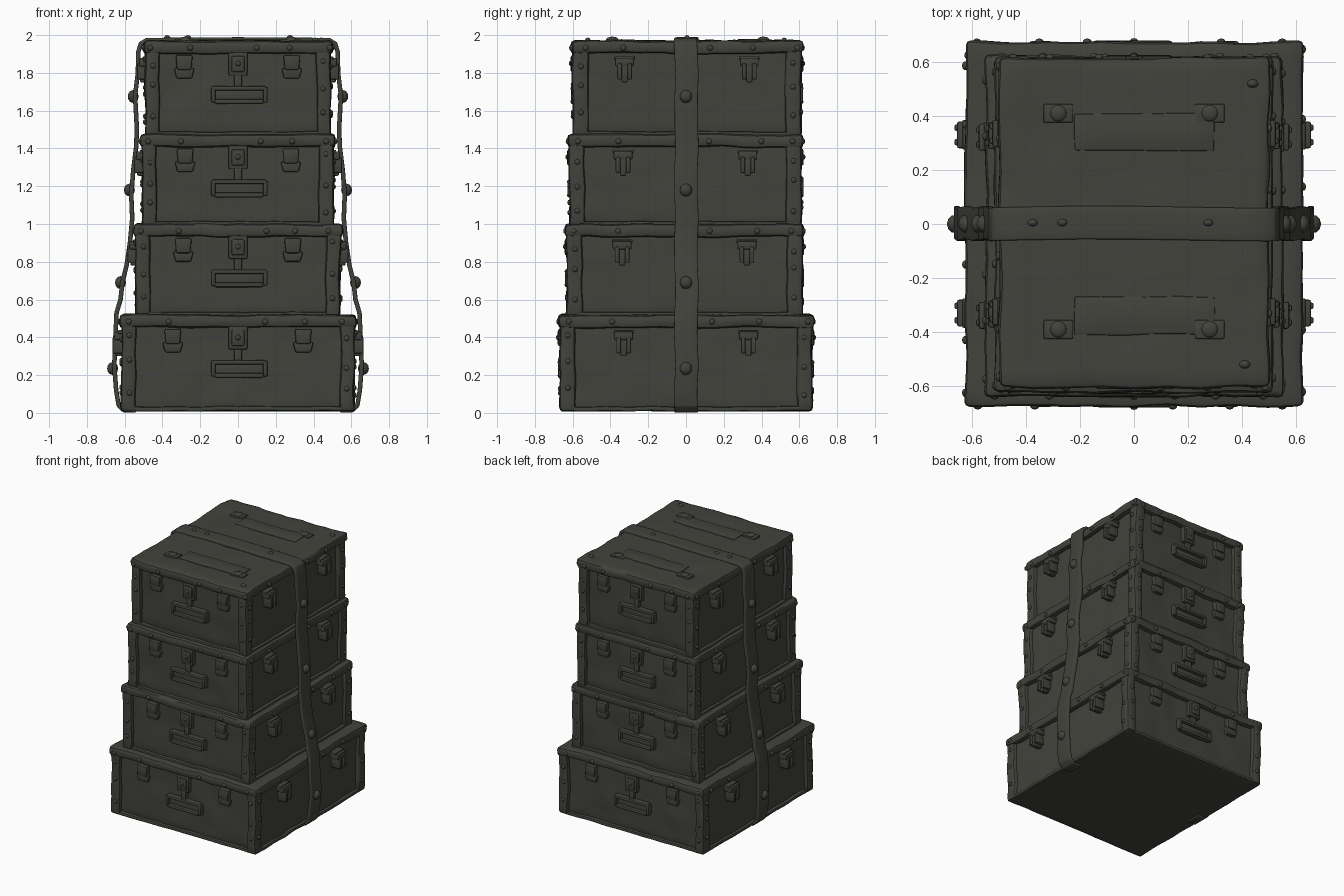
import bpy, bmesh, math, random
from mathutils import Matrix, Vector, noise

if "Cube" in bpy.data.objects:
    bpy.data.objects.remove(bpy.data.objects["Cube"])

random.seed(4)
mat = bpy.data.materials.new("dark olive grey")
mat.diffuse_color = (0.055, 0.055, 0.046, 1)
mat.use_nodes = True
mat.node_tree.nodes["Principled BSDF"].inputs["Base Color"].default_value = mat.diffuse_color


def rot(k):
    # Local -y is the outward direction: 0 front, 1 right, 2 back, 3 left
    return Matrix.Rotation(k * math.pi / 2, 4, 'Z')


def merge(bm, part):
    me = bpy.data.meshes.new("tmp")
    part.to_mesh(me)
    part.free()
    bm.from_mesh(me)
    bpy.data.meshes.remove(me)


def box(bm, lo, hi, bevel=0.006, m=Matrix(), wobble=0.0, taper=1.0):
    lo, hi = Vector(lo), Vector(hi)
    b = bmesh.new()
    bmesh.ops.create_cube(b, size=1)
    for v in b.verts:
        t = taper if v.co.z < 0 else 1
        v.co = (lo + hi) / 2 + Vector((v.co.x * (hi.x - lo.x) * t,
                                       v.co.y * (hi.y - lo.y), v.co.z * (hi.z - lo.z)))
    bmesh.ops.bevel(b, geom=b.edges[:], offset=bevel, segments=2, profile=0.5, affect='EDGES')
    if wobble:
        # Cut into a grid and dent the surface slightly
        for a in range(3):
            n = int((hi[a] - lo[a]) / 0.06)
            for i in range(1, n):
                co, no = Vector((0, 0, 0)), Vector((0, 0, 0))
                co[a], no[a] = lo[a] + (hi[a] - lo[a]) * i / n, 1
                bmesh.ops.bisect_plane(b, geom=b.verts[:] + b.edges[:] + b.faces[:],
                                       plane_co=co, plane_no=no)
    b.transform(m)
    if wobble:
        for v in b.verts:
            v.co += noise.noise_vector(v.co * 7) * wobble
    merge(bm, b)


def rivet(bm, p, r=0.017, m=Matrix(), flat=0.75):
    b = bmesh.new()
    bmesh.ops.create_uvsphere(b, u_segments=10, v_segments=6, radius=r)
    b.transform(m @ Matrix.Translation(p) @ Matrix.Diagonal((1, flat, 1, 1)))
    merge(bm, b)


def finish(bm, name):
    me = bpy.data.meshes.new(name)
    bmesh.ops.recalc_face_normals(bm, faces=bm.faces[:])
    bm.to_mesh(me)
    bm.free()
    me.materials.append(mat)
    ob = bpy.data.objects.new(name, me)
    bpy.context.collection.objects.link(ob)
    bpy.ops.object.select_all(action='DESELECT')
    ob.select_set(True)
    bpy.context.view_layer.objects.active = ob
    bpy.ops.object.shade_smooth_by_angle(angle=math.radians(40))
    return ob


# half x, half y, centre y, bottom z, top z, front latch offset
CASES = [(0.625, 0.675, 0.0, 0.01, 0.52, 0.345),
         (0.55, 0.63, -0.008, 0.51, 1.00, 0.29),
         (0.515, 0.622, -0.003, 0.99, 1.475, 0.28),
         (0.50, 0.612, 0.005, 1.465, 1.97, 0.285)]
REC = 0.035

for i, (hx, hy, cy, z0, z1, lx) in enumerate(CASES, 1):
    C = Matrix.Translation((0, cy, 0))
    # Case: recessed core, lid, bottom edge and corner posts
    bm = bmesh.new()
    box(bm, (-hx + REC, -hy + REC, z0 + 0.01), (hx - REC, hy - REC, z1 - 0.02), 0.01, C, 0.012)
    box(bm, (-hx, -hy, z1 - 0.068), (hx, hy, z1), 0.02, C, 0.010)
    box(bm, (-hx + 0.012, -hy + 0.012, z0), (hx - 0.012, hy - 0.012, z0 + 0.024), 0.008, C, 0.005)
    for sx in (-1, 1):
        for sy in (-1, 1):
            xs = sorted((sx * (hx - 0.008), sx * (hx - 0.085)))
            ys = sorted((sy * (hy - 0.006), sy * (hy - 0.09)))
            box(bm, (xs[0], ys[0], z0), (xs[1], ys[1], z1 - 0.02), 0.018, C, 0.010)
    finish(bm, "case_%d" % i)

    rv, lt, hd = bmesh.new(), bmesh.new(), bmesh.new()
    for k in range(4):
        m = C @ rot(k)
        side = k % 2
        d, w = (hx, hy) if side else (hy, hx)
        # Rivets along the lid edge and down the posts
        for u in (-0.9, -0.55, 0.24, 0.6, 0.92):
            rivet(rv, (u * w + random.uniform(-.03, .03), -d, z1 - 0.037), 0.016, m)
        for s in (-1, 1):
            for f in (0.2, 0.48, 0.75):
                z = z0 + (z1 - z0) * (f + random.uniform(-.06, .06))
                rivet(rv, (s * (w - 0.05), -d + 0.008, z), 0.015, m)
        f = -d + REC + 0.01
        for s in (-1, 1):
            if side:
                # Side latch: hinge plate, two prongs, tongue
                u, t = s * 0.33, z1 - 0.09
                out = -d - (0.04 if i == 1 else 0.035)
                box(lt, (u - .05, out + .01, t - .045), (u + .05, f, t), 0.008, m)
                box(lt, (u - .055, out + .03, t - .012), (u + .055, f, t + .008), 0.005, m)
                for e in (-1, 1):
                    box(lt, (u + e * .027 - .012, out, t - .115), (u + e * .027 + .012, f, t - .03),
                        0.007, m)
                box(lt, (u - .02, out + .016, t - .13), (u + .02, f, t - .03), 0.007, m, 0, 0.8)
            else:
                # Front latch: wide plate with tapered tongue
                u, t = s * lx, z1 - 0.075
                box(lt, (u - .045, -d - .002, t - .08), (u + .045, f, t), 0.01, m, 0, 0.85)
                box(lt, (u - .055, -d + .008, t - .125), (u + .055, f, t - .07), 0.01, m, 0, 0.75)
        if not side:
            # Centre clasp with its stem
            box(lt, (-.05, -d + .004, z1 - .185), (.05, f, z1 - .06), 0.008, m)
            box(lt, (-.034, -d - .004, z1 - .165), (.034, f, z1 - .08), 0.008, m)
            rivet(lt, (0, -d - .002, z1 - .12), 0.015, m)
            box(lt, (-.02, -d + .012, z1 - .255), (.02, f, z1 - .18), 0.006, m)
            # Handle: rectangular grip frame with a flat infill
            a, b = z1 - 0.335, z1 - 0.24
            box(hd, (-.13, -d + .02, a + .01), (.14, f, b - .01), 0.005, m)
            box(hd, (-.14, -d - .004, b - .024), (.15, f, b), 0.009, m)
            box(hd, (-.125, -d - .004, a), (.135, f, a + .026), 0.01, m)
            for x in (-.143, .133):
                box(hd, (x, -d - .002, a + .008), (x + .024, f, b - .005), 0.008, m)
    finish(rv, "rivets_%d" % i)
    finish(lt, "latches_%d" % i)
    finish(hd, "handles_%d" % i)

# Flat handles on the top lid, with clips
TOP = 1.966
bm = bmesh.new()
for s in (-1, 1):
    box(bm, (-.22, s * .34 - .07, TOP - .02), (.30, s * .34 + .07, TOP + .010), 0.008, Matrix(), 0.006)
    for x in (-.28, .28):
        y = s * 0.40 + 0.01
        box(bm, (x - .055, y - .035, TOP - .02), (x + .055, y + .035, TOP + .014), 0.006)
        b = bmesh.new()
        bmesh.ops.create_uvsphere(b, u_segments=12, v_segments=8, radius=0.032)
        b.transform(Matrix.Translation((x, y, TOP + .01)) @ Matrix.Diagonal((1, 1, .5, 1)))
        merge(bm, b)
finish(bm, "top_handles")

# Strap over the whole stack, mirrored from a half profile
half = [(0, 1.977), (.2, 1.975), (.4, 1.974), (.485, 1.972), (.515, 1.955), (.528, 1.91),
        (.53, 1.8), (.545, 1.68), (.535, 1.5), (.54, 1.4), (.555, 1.28), (.565, 1.15),
        (.56, 1.03), (.572, .9), (.59, .78), (.612, .69), (.622, .6), (.643, .53),
        (.648, .42), (.655, .25), (.645, .12), (.632, .04), (.605, .014), (.54, .013)]
path = [(-x, z) for x, z in reversed(half[1:])] + half
bm = bmesh.new()
rows = []
for x, z in path:
    e = 0.004 * math.sin(z * 17 + x * 5)
    rows.append([bm.verts.new((x, y + e, z)) for y in (-.06, -.02, .025, .063)])
for r0, r1 in zip(rows, rows[1:]):
    for j in range(3):
        bm.faces.new((r0[j], r0[j + 1], r1[j + 1], r1[j]))
strap = finish(bm, "strap")
sol = strap.modifiers.new("thickness", 'SOLIDIFY')
sol.thickness, sol.offset = 0.024, 0
bev = strap.modifiers.new("soft_edges", 'BEVEL')
bev.width, bev.segments = 0.006, 2

# Studs on the strap
bm = bmesh.new()
for s in (-1, 1):
    for x, z in ((.555, 1.675), (.575, 1.18), (.622, .69), (.664, .235)):
        rivet(bm, (0, -x, z), 0.034, rot(s), 0.85)
for x in (-.375, -.265, .275):
    rivet(bm, (x, 0.005, 1.98), 0.02)
for x, y in ((.44, .52), (.41, -.52)):
    rivet(bm, (x, y, 1.965), 0.022)
finish(bm, "strap_studs")
